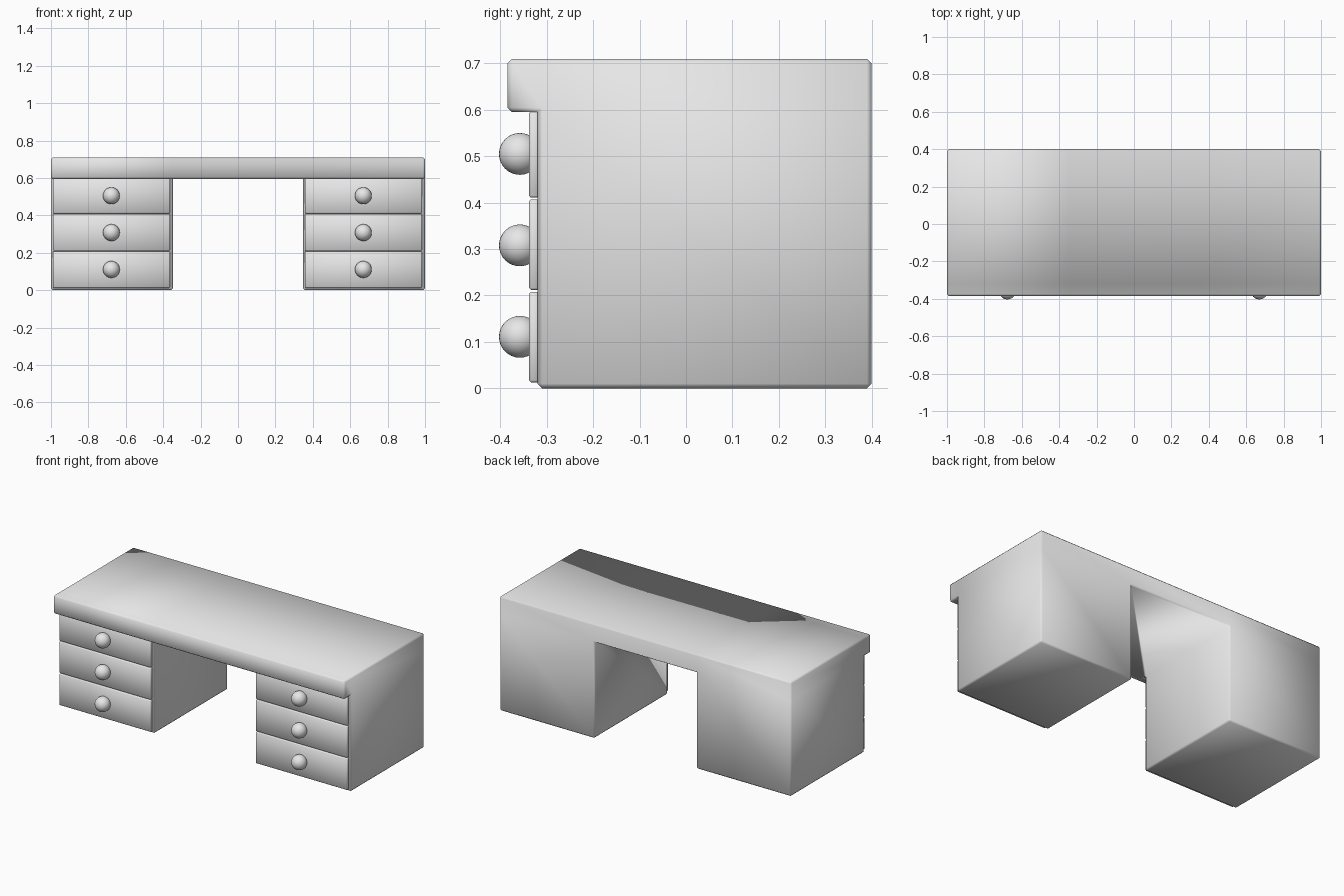
import bpy
import bmesh
from mathutils import Matrix, Vector

if "Cube" in bpy.data.objects:
    bpy.data.objects.remove(bpy.data.objects["Cube"], do_unlink=True)

# One plain material for the whole desk
GREY = (0.8, 0.8, 0.8, 1)
grey = bpy.data.materials.new("light_grey")
grey.use_nodes = True
grey.diffuse_color = GREY
grey.node_tree.nodes["Principled BSDF"].inputs["Base Color"].default_value = GREY


def finish(bm, name, bevel=0):
    """Turn a bmesh into a smooth-shaded object with an optional chamfer."""
    bmesh.ops.recalc_face_normals(bm, faces=bm.faces)
    for face in bm.faces:
        face.smooth = True
    mesh = bpy.data.meshes.new(name)
    bm.to_mesh(mesh)
    bm.free()
    mesh.materials.append(grey)
    obj = bpy.data.objects.new(name, mesh)
    bpy.context.collection.objects.link(obj)
    if bevel:
        mod = obj.modifiers.new("chamfer", "BEVEL")
        mod.width = bevel
        mod.segments = 1
        mod.limit_method = "ANGLE"
    return obj


def box(bm, low, high):
    low, high = Vector(low), Vector(high)
    matrix = Matrix.Translation((low + high) / 2) @ Matrix.Diagonal(high - low).to_4x4()
    bmesh.ops.create_cube(bm, size=1, matrix=matrix)


# Desk body: joined blocks for two pedestals, the bridging top and its front lip
XS, YS, ZS = (-1, -0.347, 0.347, 1), (-0.385, -0.32, 0.4), (0, 0.595, 0.71)
bm = bmesh.new()
for i in range(3):
    for j in range(2):
        for k in range(2):
            if k == 1 or (j == 1 and i != 1):
                box(bm, (XS[i], YS[j], ZS[k]), (XS[i + 1], YS[j + 1], ZS[k + 1]))
bmesh.ops.remove_doubles(bm, verts=bm.verts, dist=0.001)

# Remove the inner walls where two blocks meet
shared = {}
for face in bm.faces:
    shared.setdefault(frozenset(v.index for v in face.verts), []).append(face)
inner = [f for group in shared.values() if len(group) > 1 for f in group]
bmesh.ops.delete(bm, geom=inner, context="FACES")
finish(bm, "desk_body", 0.01)

# Drawer fronts and round knobs
for side, x in (("right", -0.677), ("left", 0.67)):
    for level, (z0, z1, knob_z) in zip(
        ("bottom", "middle", "top"),
        ((0.013, 0.208, 0.111), (0.212, 0.407, 0.308), (0.411, 0.597, 0.505)),
    ):
        bm = bmesh.new()
        box(bm, (x - 0.313, -0.338, z0), (x + 0.313, -0.315, z1))
        finish(bm, f"{side}_{level}_drawer", 0.004)

        bm = bmesh.new()
        bmesh.ops.create_uvsphere(
            bm, u_segments=32, v_segments=16, radius=0.045,
            matrix=Matrix.Translation((x, -0.358, knob_z)),
        )
        finish(bm, f"{side}_{level}_knob")
